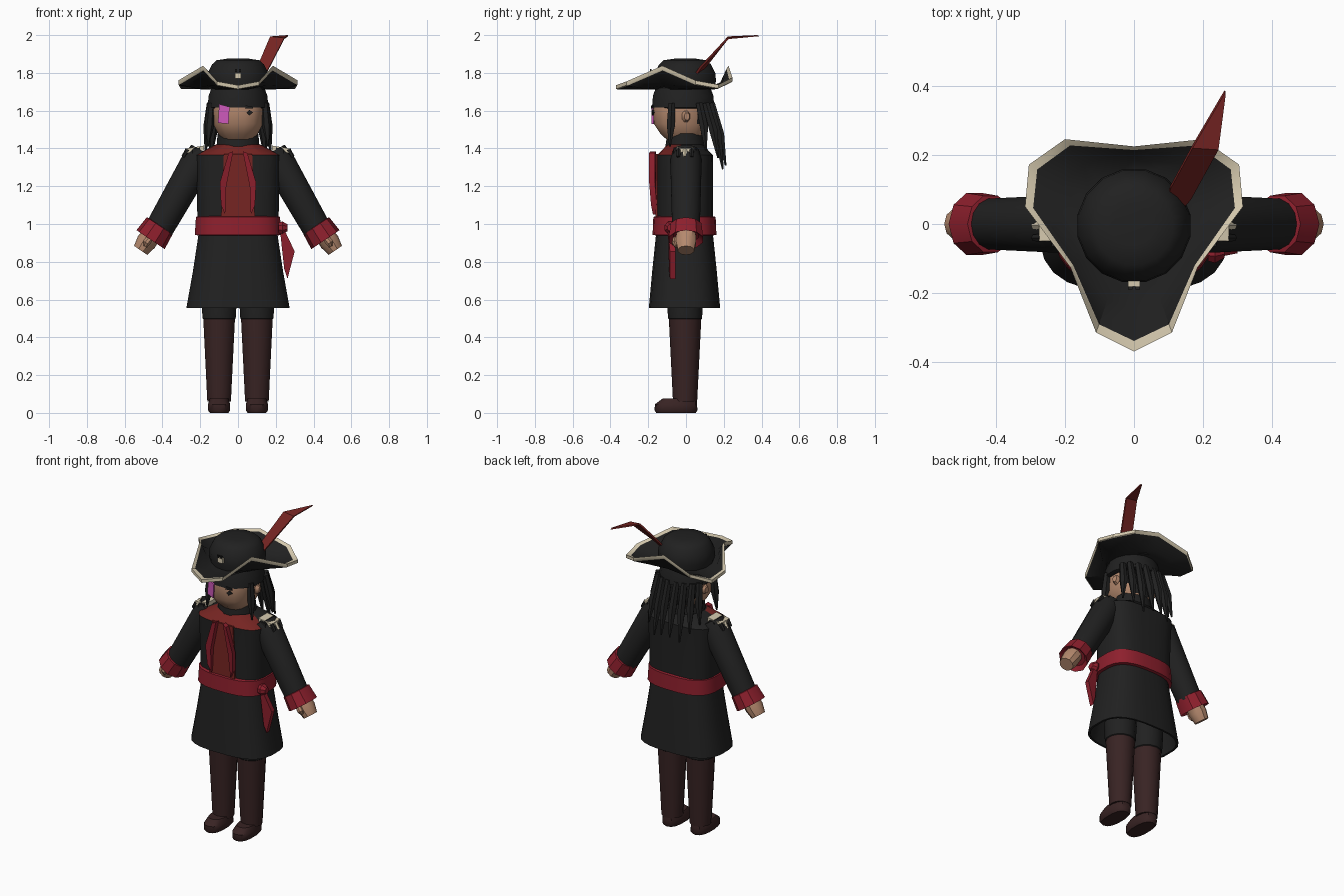
import bpy, bmesh, math
from mathutils import Vector


def material(name, rgb):
    m = bpy.data.materials.new(name)
    m.diffuse_color = (*rgb, 1)
    return m


BLACK = material("coat black", (0.015, 0.015, 0.015))
CRIMSON = material("sash crimson", (0.27, 0.014, 0.026))
BRICK = material("shirt red", (0.18, 0.018, 0.016))
BROWN = material("boot brown", (0.04, 0.017, 0.017))
SKIN = material("skin", (0.46, 0.25, 0.155))
CREAM = material("trim cream", (0.66, 0.58, 0.42))
PINK = material("patch pink", (0.62, 0.10, 0.50))


def loft(name, rings, mats):
    """Skin a list of rings; mats is one material or one per band."""
    band = mats if isinstance(mats, list) else [mats] * (len(rings) - 1)
    used = list(dict.fromkeys(band))
    bm = bmesh.new()
    vs = [[bm.verts.new(p) for p in r] for r in rings]
    n = len(vs[0])
    for a, b, m in zip(vs, vs[1:], band):
        for i in range(n):
            j = (i + 1) % n
            bm.faces.new((a[i], a[j], b[j], b[i])).material_index = used.index(m)
    bm.faces.new(vs[0]).material_index = used.index(band[0])
    bm.faces.new(vs[-1]).material_index = used.index(band[-1])
    bmesh.ops.recalc_face_normals(bm, faces=bm.faces)
    me = bpy.data.meshes.new(name)
    bm.to_mesh(me)
    bm.free()
    for m in used:
        me.materials.append(m)
    ob = bpy.data.objects.new(name, me)
    bpy.context.collection.objects.link(ob)
    return ob


def oval(z, rx, ry, cx=0, cy=0, n=16, p=2.0):
    """Horizontal superellipse ring."""
    out = []
    for i in range(n):
        a = 2 * math.pi * (i + 0.5) / n
        c, s = math.cos(a), math.sin(a)
        out.append((cx + rx * math.copysign(abs(c) ** (2 / p), c),
                    cy + ry * math.copysign(abs(s) ** (2 / p), s), z))
    return out


def tube(name, pts, radii, mat, n=12, ysc=1.0):
    """Round limb through points."""
    pts = [Vector(p) for p in pts]
    axis = (pts[-1] - pts[0]).normalized()
    v = axis.cross(Vector((0, 1, 0))).normalized()
    u = v.cross(axis)
    rings = []
    for p, r in zip(pts, radii):
        rings.append([p + u * r * ysc * math.cos(a) + v * r * math.sin(a)
                      for a in (2 * math.pi * (i + 0.5) / n for i in range(n))])
    return loft(name, rings, mat)


def plate(name, pts, offset, mat):
    """Polygon with thickness."""
    pts = [Vector(p) for p in pts]
    return loft(name, [pts, [p + Vector(offset) for p in pts]], mat)


# Coat: torso with a red front yoke, flared hollow skirt, sash
torso = loft("torso", [oval(z, rx, ry, 0, -0.005, 24, p) for z, rx, ry, p in
             [(0.98, 0.215, 0.15, 3), (1.2, 0.22, 0.148, 3.2), (1.365, 0.225, 0.148, 3.5),
              (1.42, 0.12, 0.095, 2.5)]], BLACK)
torso.data.materials.append(BRICK)
for f in torso.data.polygons:
    if 1.37 < f.center.z < 1.415 and f.center.y < -0.04:
        f.material_index = 1
loft("coat_skirt", [oval(z, rx, ry, 0, -0.008, 24, 2.8) for z, rx, ry in
     [(0.96, 0.208, 0.15), (0.75, 0.24, 0.172), (0.555, 0.275, 0.19),
      (0.555, 0.262, 0.178), (0.72, 0.225, 0.155)]], BLACK)
loft("sash", [oval(z, rx, ry, 0, -0.008, 24, 2.8) for z, rx, ry in
     [(0.94, 0.215, 0.155), (0.943, 0.23, 0.17), (1.037, 0.224, 0.166),
      (1.042, 0.21, 0.15)]], CRIMSON)
tube("sash_knot", [(0.215, -0.08, 0.98), (0.235, -0.08, 0.98), (0.262, -0.08, 0.98)],
     [0.03, 0.036, 0.02], CRIMSON, 8)
plate("sash_tail", [(0.222, -0.095, 0.97), (0.25, -0.095, 0.96), (0.30, -0.085, 0.855),
      (0.262, -0.085, 0.71), (0.245, -0.09, 0.76)], (0, 0.03, 0), CRIMSON)

# Shirt front and the two cravat strips
plate("shirt_front", [(-0.09, -0.162, 1.03), (0.09, -0.162, 1.03), (0.075, -0.158, 1.37),
      (-0.075, -0.158, 1.37)], (0, 0.02, 0), BRICK)
for s in (1, -1):
    plate("cravat_strip", [(s * x, y, z) for x, y, z in
          [(0.025, -0.19, 1.385), (0.05, -0.195, 1.375), (0.096, -0.195, 1.22),
           (0.09, -0.185, 1.1), (0.068, -0.175, 1.05), (0.062, -0.19, 1.2)]],
          (0, 0.03, 0), CRIMSON)
loft("collar", [oval(z, rx, ry, 0, -0.005, 16) for z, rx, ry in
     [(1.36, 0.125, 0.11), (1.42, 0.115, 0.105), (1.48, 0.11, 0.095)]], BLACK)

# Head with dark back hair, ears, eye and patch
head = loft("head", [oval(z, rx, ry, 0, cy, 16, 2.5) for z, rx, ry, cy in
            [(1.44, 0.075, 0.08, -0.015), (1.475, 0.105, 0.115, -0.02),
             (1.53, 0.133, 0.142, -0.03), (1.62, 0.138, 0.147, -0.03),
             (1.7, 0.13, 0.135, -0.025)]], SKIN)
head.data.materials.append(BLACK)
for f in head.data.polygons:
    if f.center.y > 0.075:
        f.material_index = 1
plate("eye_patch", [(-0.106, -0.158, 1.535), (-0.05, -0.182, 1.53), (-0.045, -0.182, 1.62),
      (-0.1, -0.162, 1.635)], (0, 0.009, 0), PINK)
plate("eye", [(0.045, -0.182, 1.59), (0.06, -0.181, 1.575), (0.08, -0.176, 1.59),
      (0.06, -0.18, 1.605)], (0, 0.009, 0), BLACK)
plate("eyebrow", [(0.038, -0.184, 1.612), (0.08, -0.178, 1.612), (0.075, -0.179, 1.622),
      (0.04, -0.184, 1.628)], (0, 0.009, 0), BLACK)

# Bandana
loft("bandana", [oval(z, rx, ry, 0, -0.015, 16) for z, rx, ry in
     [(1.612, 0.15, 0.15), (1.618, 0.165, 0.168), (1.68, 0.158, 0.163), (1.74, 0.135, 0.14)]], BLACK)

# Hair locks: front side, behind the ear, and a fan at the back
locks = []
for s in (1, -1):
    tube("ear", [(s * 0.13, 0, 1.57), (s * 0.152, 0.005, 1.57)], [0.033, 0.02], SKIN, 8, 0.75)
    locks += [((s * 0.142, -0.075, 1.64), (s * 0.16, -0.085, 1.41)),
              ((s * 0.145, 0.07, 1.64), (s * 0.172, 0.105, 1.39)),
              ((s * 0.12, 0.105, 1.64), (s * 0.145, 0.17, 1.35)),
              ((s * 0.075, 0.125, 1.64), (s * 0.09, 0.195, 1.29)),
              ((s * 0.028, 0.135, 1.64), (s * 0.03, 0.21, 1.31))]
for a, b in locks:
    a, b = Vector(a), Vector(b)
    tube("hair_lock", [a, a.lerp(b, 0.5) + Vector((0, 0.008 if a.y > 0 else 0, 0)), b],
         [0.02, 0.025, 0.005], BLACK, 6)

# Hat: crown, three-cornered brim with trim, badge, feather
loft("hat_crown", [oval(z, r, r, 0, -0.005, 16) for z, r in
     [(1.715, 0.16), (1.76, 0.167), (1.80, 0.163), (1.845, 0.14), (1.867, 0.115), (1.875, 0.06)]], BLACK)
half = [(0, -0.37, 1.735), (0.11, -0.315, 1.755), (0.185, -0.125, 1.838), (0.316, 0.05, 1.76),
        (0.305, 0.172, 1.738), (0.2, 0.246, 1.775), (0, 0.225, 1.838)]
edge = [Vector(p) for p in half] + [Vector((-x, y, z)) for x, y, z in half[-2:0:-1]]


def brim(t, drop, lift):
    """Ring at fraction t between the crown (0) and the brim edge (1)."""
    out = []
    for e in edge:
        d = Vector((e.x, e.y, 0)).normalized() * 0.15
        p = d.lerp(e, t)
        p.z = 1.72 + (e.z - 1.72) * lift - drop
        out.append(p)
    return out


loft("hat_brim", [brim(0, 0.008, 0), brim(0.45, 0.01, 0.2), brim(0.97, 0.022, 0.97),
                  brim(1, 0.02, 1), brim(1, 0, 1), brim(0.86, 0, 0.86),
                  brim(0.45, 0, 0.25), brim(0, 0, 0.05)],
     [BLACK, BLACK, CREAM, CREAM, CREAM, BLACK, BLACK])
tube("hat_badge", [(0, -0.155, 1.815), (0, -0.178, 1.815), (0, -0.186, 1.815)],
     [0.03, 0.03, 0.02], CREAM, 10)
plate("badge_jaw", [(-0.017, -0.182, 1.77), (0.017, -0.182, 1.77), (0.017, -0.182, 1.8),
      (-0.017, -0.182, 1.8)], (0, 0.025, 0), CREAM)
for s in (1, -1):
    plate("badge_hole", [(s * x, -0.19, z) for x, z in
          [(0.005, 1.805), (0.017, 1.805), (0.017, 1.82), (0.005, 1.82)]], (0, 0.008, 0), BLACK)
thick = Vector((0, 0.01, -0.006))
feather = []
for l, r in [((0.09, 0.04, 1.77), (0.13, 0.03, 1.77)), ((0.105, 0.1, 1.84), (0.165, 0.07, 1.83)),
             ((0.17, 0.22, 1.993), (0.245, 0.215, 1.985)),
             ((0.262, 0.377, 2.0), (0.266, 0.375, 2.0))]:
    l, r = Vector(l), Vector(r)
    feather.append([l, r, r + thick, l + thick])
loft("feather", feather, BRICK)

# Arms, cuffs, hands, epaulettes, legs and boots on both sides
for s in (1, -1):
    tube("arm", [(s * 0.185, 0, 1.385), (s * 0.215, 0, 1.33), (s * 0.42, 0, 0.97)],
         [0.07, 0.085, 0.075], BLACK, 14)
    tube("cuff", [(s * 0.413, 0, 0.992), (s * 0.415, 0, 0.99), (s * 0.463, 0, 0.917), (s * 0.45, 0, 0.937)],
         [0.07, 0.082, 0.09, 0.065], CRIMSON, 10, 1.05)
    tube("hand", [(s * 0.45, 0, 0.955), (s * 0.485, 0, 0.905), (s * 0.515, 0, 0.86)],
         [0.05, 0.054, 0.043], SKIN, 10, 1.05)
    tube("thumb", [(s * 0.465, -0.05, 0.925), (s * 0.485, -0.055, 0.9), (s * 0.492, -0.05, 0.88)],
         [0.02, 0.021, 0.012], SKIN, 8)
    plate("epaulette", [(s * 0.18, -0.05, 1.415), (s * 0.275, -0.05, 1.40),
          (s * 0.275, 0.04, 1.40), (s * 0.18, 0.04, 1.415)], (0, 0, -0.025), CREAM)
    plate("epaulette_band", [(s * 0.2, -0.065, 1.405), (s * 0.24, -0.065, 1.398),
          (s * 0.24, 0.055, 1.398), (s * 0.2, 0.055, 1.405)], (0, 0, -0.03), BLACK)
    for y in (-0.04, -0.005, 0.03):
        tube("epaulette_tassel", [(s * 0.265, y, 1.395), (s * 0.29, y, 1.355)],
             [0.014, 0.01], CREAM if y == -0.005 else BLACK, 6)
    loft("breeches_leg", [oval(z, r, r, s * 0.1, -0.005, 14) for z, r in
         [(0.49, 0.08), (0.5, 0.09), (0.6, 0.096), (0.74, 0.09)]], BLACK)
    loft("boot_shaft", [oval(z, r, r, s * 0.1, -0.005, 14) for z, r in
         [(0.06, 0.064), (0.3, 0.076), (0.5, 0.086)]], BROWN)
    loft("boot_foot", [oval(z, rx, ry, s * 0.1, cy, 14, 2.5) for z, rx, ry, cy in
         [(0.0, 0.05, 0.105, -0.053), (0.014, 0.06, 0.113, -0.053),
          (0.045, 0.06, 0.112, -0.053), (0.075, 0.05, 0.09, -0.035)]], BROWN)

# Smooth rounded parts, keep sharp edges
for ob in bpy.context.collection.objects:
    ob.select_set(True)
    bpy.context.view_layer.objects.active = ob
bpy.ops.object.shade_smooth_by_angle(angle=math.radians(35))
